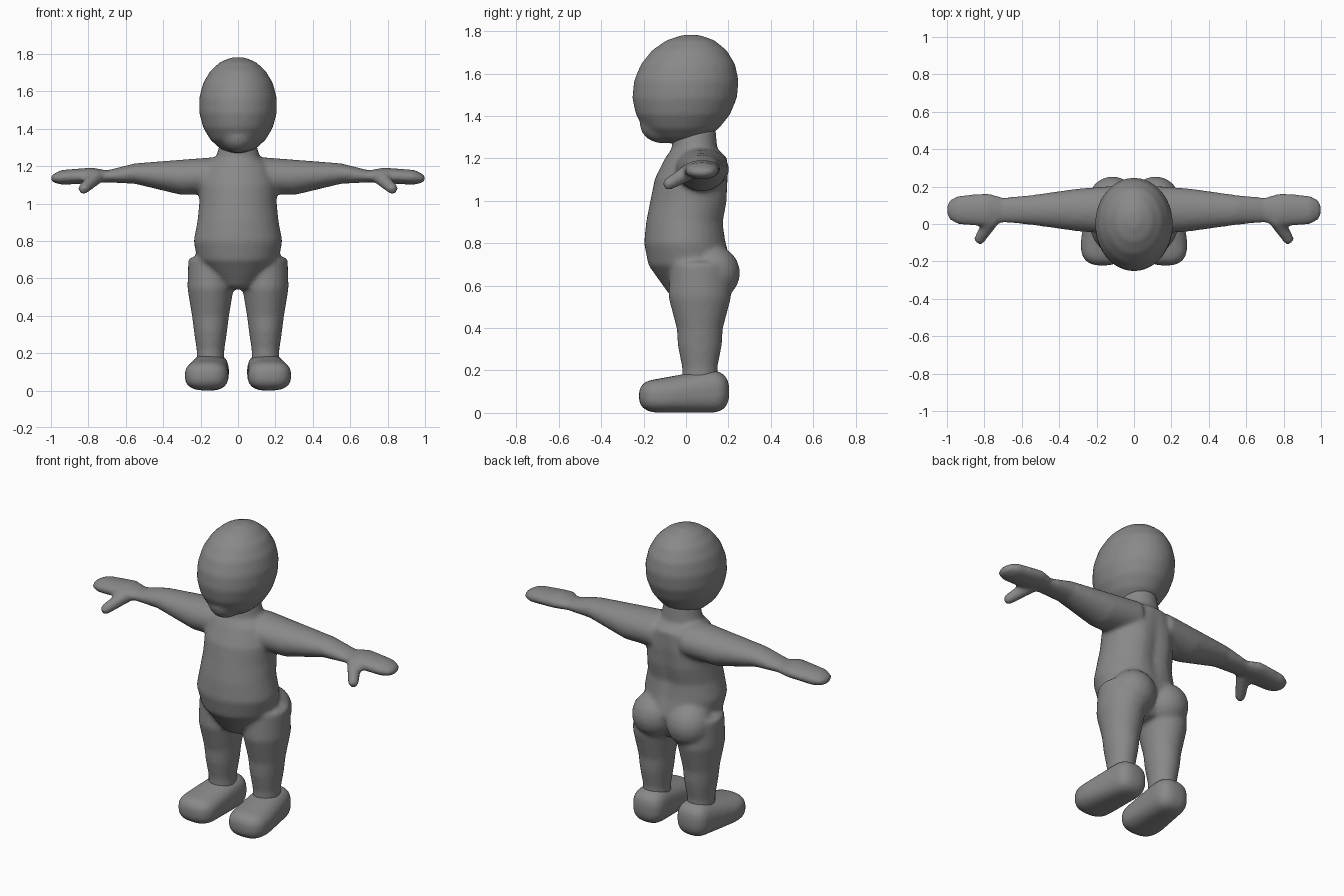
import bpy
import bmesh
import math
from mathutils import Vector

default_cube = bpy.data.objects.get("Cube")
if default_cube:
    bpy.data.objects.remove(default_cube, do_unlink=True)

SEGMENTS = 32
BANDS = 10
THICKNESS = 0.02

skin = bpy.data.materials.new("matte_grey")
skin.use_nodes = True
grey = (0.25, 0.25, 0.25, 1)
skin.diffuse_color = grey
shader = skin.node_tree.nodes["Principled BSDF"]
shader.inputs["Base Color"].default_value = grey
shader.inputs["Roughness"].default_value = 0.7


def rounded(value, power):
    return math.copysign(abs(value) ** power, value)


def ball_points(center, radii, power=1):
    """Points on an ellipsoid; a power below one makes it boxier."""
    points = []
    for band in range(BANDS):
        tilt = math.pi * ((band + 0.5) / BANDS - 0.5)
        for k in range(SEGMENTS):
            turn = math.tau * k / SEGMENTS
            unit = (
                math.cos(tilt) * math.cos(turn),
                math.cos(tilt) * math.sin(turn),
                math.sin(tilt),
            )
            points.append(Vector(
                c + r * rounded(u, power) for c, r, u in zip(center, radii, unit)
            ))
    return points


def hull(bm, points):
    """Wrap a closed convex skin around the points."""
    verts = [bm.verts.new(p) for p in points]
    result = bmesh.ops.convex_hull(bm, input=verts)
    spare = set(result["geom_interior"]) | set(result["geom_unused"])
    spare = [v for v in spare if isinstance(v, bmesh.types.BMVert)]
    bmesh.ops.delete(bm, geom=spare, context="VERTS")


def chain(bm, balls, power=1):
    """Join each ball to the next one."""
    for start, end in zip(balls, balls[1:]):
        hull(bm, ball_points(*start, power) + ball_points(*end, power))


def finish(bm, name, smoothing):
    """Fuse overlapping volumes into one soft skin."""
    bmesh.ops.recalc_face_normals(bm, faces=bm.faces)
    mesh = bpy.data.meshes.new(name)
    bm.to_mesh(mesh)
    bm.free()
    mesh.materials.append(skin)
    obj = bpy.data.objects.new(name, mesh)
    bpy.context.collection.objects.link(obj)
    fuse = obj.modifiers.new("fuse", "REMESH")
    fuse.mode = "VOXEL"
    fuse.voxel_size = 0.012
    fuse.use_smooth_shade = True
    soften = obj.modifiers.new("soften", "SMOOTH")
    soften.factor = 0.5
    soften.iterations = smoothing


# Torso and neck: height, half width, depth centre, half depth
torso = [
    (0.56, 0.1, 0.04, 0.12),
    (0.7, 0.22, 0.02, 0.2),
    (0.8, 0.24, 0, 0.2),
    (0.9, 0.22, 0, 0.19),
    (1, 0.21, 0.02, 0.19),
    (1.1, 0.21, 0.03, 0.18),
    (1.2, 0.18, 0.05, 0.15),
    (1.24, 0.12, 0.04, 0.11),
    (1.35, 0.09, 0.04, 0.1),
]
bm = bmesh.new()
chain(bm, [((0, y, z), (rx, ry, THICKNESS)) for z, rx, y, ry in torso])

# Spine groove, deepest at the small of the back
for vert in bm.verts:
    x, y, z = vert.co
    if y > 0.08:
        depth = 0.03 * max(0, 1 - abs(z - 0.95) / 0.3)
        vert.co.y -= depth * math.exp(-(x / 0.05) ** 2)

# Leg: height, half width, half depth
leg = [
    (0.1, 0.075, 0.085),
    (0.22, 0.075, 0.085),
    (0.32, 0.09, 0.105),
    (0.4, 0.1, 0.11),
    (0.55, 0.125, 0.15),
    (0.7, 0.12, 0.14),
]

# Arm and hand: reach, half depth, half height, height
arm = [
    (0.1, 0.13, 0.1, 1.15),
    (0.3, 0.115, 0.095, 1.14),
    (0.55, 0.08, 0.055, 1.16),
    (0.7, 0.067, 0.032, 1.145),
    (0.78, 0.09, 0.042, 1.15),
    (0.94, 0.078, 0.04, 1.14),
    (0.98, 0.055, 0.025, 1.135),
]

for side in (1, -1):
    chain(bm, [((0.147 * side, 0.065, z), (rx, ry, THICKNESS)) for z, rx, ry in leg])
    chain(bm, [((x * side, 0.075, z), (THICKNESS, ry, rz)) for x, ry, rz, z in arm])
    # Thumb
    chain(bm, [
        ((0.76 * side, 0.02, 1.14), [0.04] * 3),
        ((0.825 * side, -0.08, 1.08), [0.03] * 3),
    ])
    # Buttock
    hull(bm, ball_points((0.115 * side, 0.125, 0.66), [0.13] * 3))
finish(bm, "body", 7)

# Head: an egg that leans forward towards the chin
bm = bmesh.new()
hull(bm, ball_points((0, 0, 1.525), (0.21, 0.25, 0.26)))
hull(bm, ball_points((0, -0.08, 1.37), (0.1, 0.12, 0.1)))
for vert in bm.verts:
    vert.co.y += 0.1 * (vert.co.z - 1.55)
finish(bm, "head", 7)

# Feet: a heel joined to a wider, lower toe
for side, name in ((1, "left_foot"), (-1, "right_foot")):
    bm = bmesh.new()
    chain(bm, [
        ((0.148 * side, 0.105, 0.1), (0.1, 0.1, 0.1)),
        ((0.168 * side, -0.11, 0.08), (0.117, 0.113, 0.08)),
    ], power=0.75)
    finish(bm, name, 4)
